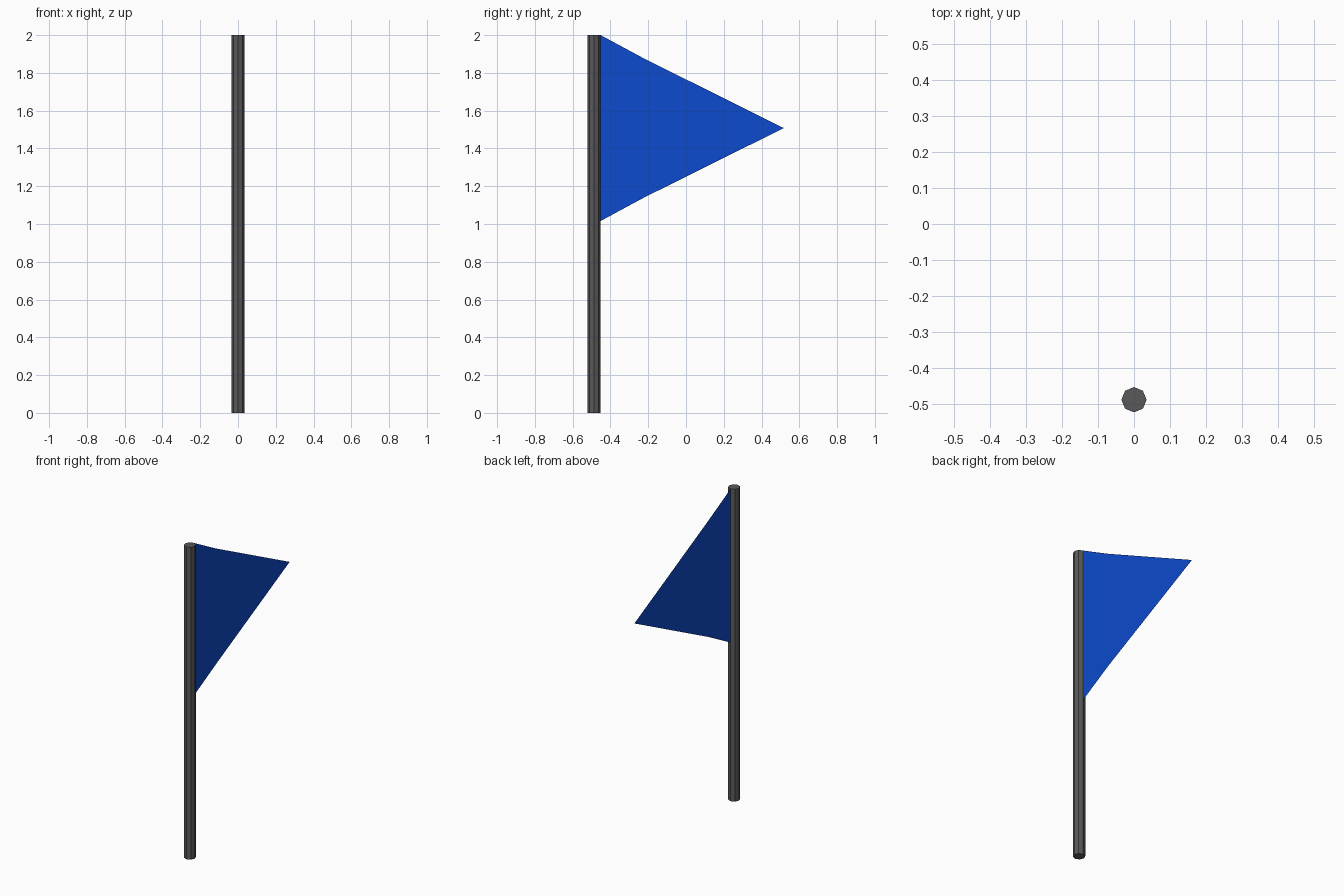
import bpy
import bmesh

cube = bpy.data.objects.get("Cube")
if cube:
    bpy.data.objects.remove(cube, do_unlink=True)


def make_material(name, rgb):
    mat = bpy.data.materials.new(name)
    mat.use_nodes = True
    mat.diffuse_color = (*rgb, 1)
    bsdf = mat.node_tree.nodes["Principled BSDF"]
    bsdf.inputs["Base Color"].default_value = (*rgb, 1)
    bsdf.inputs["Roughness"].default_value = 0.8
    return mat


def add_object(name, bm, mat):
    mesh = bpy.data.meshes.new(name)
    bm.to_mesh(mesh)
    bm.free()
    mesh.materials.append(mat)
    obj = bpy.data.objects.new(name, mesh)
    bpy.context.collection.objects.link(obj)
    return obj


grey = make_material("dark grey", (0.1, 0.1, 0.1))
blue = make_material("royal blue", (0.004, 0.07, 0.62))

HEIGHT = 2.0
RADIUS = 0.035
POLE_Y = -0.487

# Pole: eight-sided flat-shaded cylinder
bm = bmesh.new()
bmesh.ops.create_cone(bm, cap_ends=True, segments=8, radius1=RADIUS,
                      radius2=RADIUS, depth=HEIGHT)
bmesh.ops.translate(bm, verts=bm.verts, vec=(0, POLE_Y, HEIGHT / 2))
add_object("pole", bm, grey)

# Pennant: thin triangular sheet with a slight fold near the pole
bm = bmesh.new()
MID_Z = 1.508
hoist_y = POLE_Y + RADIUS
sections = [(0.0, hoist_y, 0.492), (0.003, -0.22, 0.367)]
rows = [[bm.verts.new((x, y, MID_Z + side * half)) for side in (-1, 1)]
        for x, y, half in sections]
tip = bm.verts.new((0.003, 0.518, MID_Z))
(low_a, top_a), (low_b, top_b) = rows
bm.faces.new((low_a, low_b, top_b, top_a))
bm.faces.new((low_b, tip, top_b))
add_object("pennant", bm, blue)
